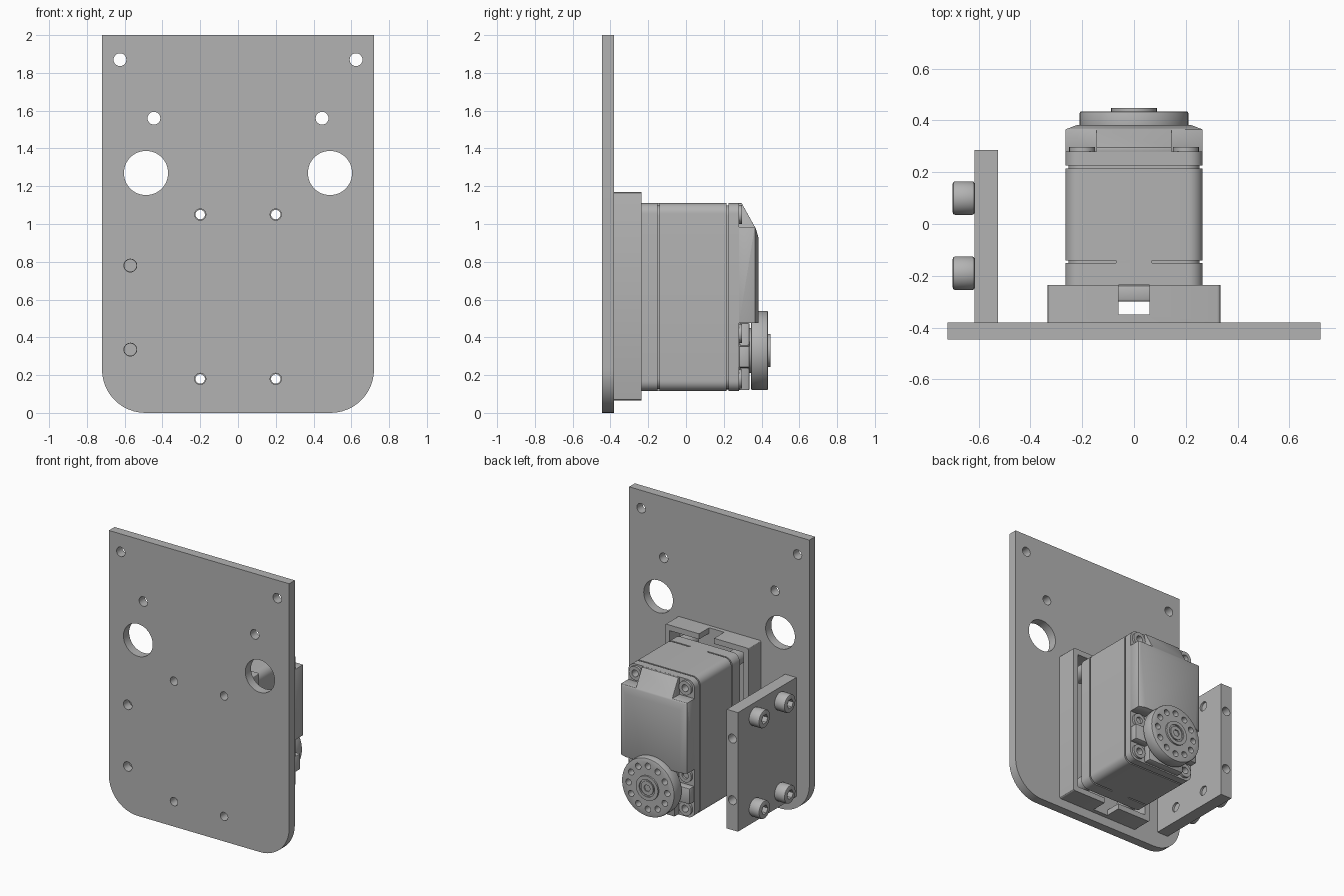
import bpy, bmesh, math
from math import cos, sin, pi
from mathutils import Vector

cube = bpy.data.objects.get("Cube")
if cube:
    bpy.data.objects.remove(cube)

grey = bpy.data.materials.new("metal_grey")
grey.use_nodes = True
grey.diffuse_color = (0.45, 0.45, 0.45, 1)
grey.node_tree.nodes["Principled BSDF"].inputs["Base Color"].default_value = (0.45, 0.45, 0.45, 1)


def prism(name, pts, lo, hi, axis="y"):
    """Extrude a 2D outline: (x, z) along y, or (y, z) along x."""
    bm = bmesh.new()
    place = (lambda p, d: (p[0], d, p[1])) if axis == "y" else (lambda p, d: (d, p[0], p[1]))
    face = bm.faces.new([bm.verts.new(place(p, lo)) for p in pts])
    out = bmesh.ops.extrude_face_region(bm, geom=[face])
    verts = [v for v in out["geom"] if isinstance(v, bmesh.types.BMVert)]
    step = Vector(place((0, 0), hi - lo))
    bmesh.ops.translate(bm, verts=verts, vec=step)
    bmesh.ops.recalc_face_normals(bm, faces=bm.faces)
    mesh = bpy.data.meshes.new(name)
    bm.to_mesh(mesh)
    bm.free()
    mesh.materials.append(grey)
    ob = bpy.data.objects.new(name, mesh)
    bpy.context.collection.objects.link(ob)
    return ob


def circle(u, v, r, n=32):
    return [(u + r * cos(2 * pi * i / n), v + r * sin(2 * pi * i / n)) for i in range(n)]


def rect(u0, u1, v0, v1, low=0, high=0, n=8):
    """Rectangle with rounded lower and upper corners."""
    pts = []
    corners = [(u0, v0, 1, 1, low, 2), (u1, v0, -1, 1, low, 3),
               (u1, v1, -1, -1, high, 0), (u0, v1, 1, -1, high, 1)]
    for u, v, su, sv, r, quarter in corners:
        if r == 0:
            pts.append((u, v))
            continue
        for i in range(n + 1):
            a = (quarter + i / n) * pi / 2
            pts.append((u + su * r + r * cos(a), v + sv * r + r * sin(a)))
    return pts


def modify(ob, kind, **settings):
    mod = ob.modifiers.new(kind.lower(), kind)
    for key, value in settings.items():
        setattr(mod, key, value)
    bpy.context.view_layer.objects.active = ob
    bpy.ops.object.modifier_apply(modifier=mod.name)


def cut(ob, cutters):
    for c in cutters:
        modify(ob, "BOOLEAN", operation="DIFFERENCE", solver="EXACT", object=c)
        bpy.data.objects.remove(c)


def holes(spots, r, lo, hi, axis="y"):
    return [prism("cutter", circle(u, v, r, 24), lo, hi, axis) for u, v in spots]


def bevel(ob, width, segments=2):
    modify(ob, "BEVEL", width=width, segments=segments, limit_method="ANGLE", angle_limit=0.9)


both = (-1, 1)
corner_spots = [(s * 0.2, z) for s in both for z in (0.18, 1.05)]
edge_spots = [(-0.57, 0.335), (-0.57, 0.78)]

# Main mounting plate
plate = prism("mounting_plate", rect(-0.72, 0.72, 0, 2, low=0.23, n=12), -0.445, -0.38)
cut(plate, holes([(s * 0.625, 1.87) for s in both] + [(s * 0.445, 1.56) for s in both]
                 + edge_spots, 0.034, -0.5, -0.3)
    + holes(corner_spots, 0.03, -0.5, -0.3)
    + [prism("cutter", circle(s * 0.487, 1.27, 0.117, 48), -0.5, -0.3) for s in both])

# Side plate with its screws
screw_spots = [(y, z) for y in (-0.19, 0.1) for z in (0.23, 0.885)]
side = prism("side_plate", rect(-0.38, 0.285, 0.12, 0.98), -0.615, -0.525, "x")
cut(side, holes(edge_spots, 0.032, 0.2, 0.3) + holes(edge_spots, 0.032, -0.4, -0.3)
    + holes(screw_spots, 0.034, -0.54, -0.5, "x"))
for y, z in screw_spots:
    screw = prism("cap_screw", circle(y, z, 0.065), -0.7, -0.615, "x")
    bevel(screw, 0.01)
    cut(screw, [prism("cutter", circle(y, z, 0.034, 6), -0.75, -0.65, "x")])

# Bracket tray that holds the motor
tray = prism("motor_bracket", rect(-0.333, 0.333, 0.065, 1.17, 0.012, 0.012, 3), -0.38, -0.235)
cut(tray, [prism("cutter", rect(-0.295, 0.295, 0.105, 1.13), -0.35, -0.2),
           prism("cutter", rect(-0.06, 0.06, 0, 1.3), -0.35, -0.2)]
    + holes(corner_spots, 0.025, -0.5, -0.3))
for u, v in corner_spots:
    post = prism("bracket_post", circle(u, v, 0.055), -0.352, -0.235)
    cut(post, holes([(u, v)], 0.025, -0.4, -0.2))

# Motor case: rear cap, main body and front cap, split by thin grooves
sections = [("motor_rear_cap", 0.0, -0.235, -0.15), ("motor_seam_rear", 0.012, -0.15, -0.14),
            ("motor_body", 0.0, -0.14, 0.215), ("motor_seam_front", 0.012, 0.215, 0.225),
            ("motor_front_base", 0.0, 0.225, 0.28)]
for name, inset, lo, hi in sections:
    part = prism(name, rect(-0.265 + inset, 0.265 - inset, 0.115 + inset, 1.11 - inset,
                            0.055, 0.055), lo, hi)
    cut(part, holes(corner_spots, 0.025, lo - 0.05, hi + 0.05))
# Bridge over the rear seam at the middle of the top and bottom
prism("seam_bridge", rect(-0.07, 0.07, 0.115, 1.11), -0.15, -0.14)
insert = prism("motor_rear_insert", rect(-0.12, 0.12, 0.25, 1.05), -0.3, -0.235)
bevel(insert, 0.012)

# Raised gearbox cover, sloped at the top and chamfered at the sides
cover = prism("gearbox_cover", [(0.28, 0.475), (0.383, 0.475), (0.383, 0.93), (0.37, 0.975),
                                (0.295, 1.11), (0.28, 1.11)], -0.265, 0.265, "x")


def plan_cutter(s):
    """Wedge that chamfers one vertical edge of the cover."""
    ob = prism("cutter", [(s * 0.265, 0.365), (s * 0.2, 0.39), (s * 0.2, 0.45), (s * 0.3, 0.45),
                          (s * 0.3, 0.352)], 0.3, 1.3)
    for v in ob.data.vertices:
        v.co = (v.co.x, v.co.z, v.co.y)
    ob.data.flip_normals()
    return ob


def pocket(s, z0, z1):
    x0, x1 = sorted((s * 0.145, s * 0.3))
    return prism("cutter", rect(x0, x1, z0, z1), 0.27, 0.5)


cut(cover, [plan_cutter(s) for s in both] + [pocket(s, 0.985, 1.2) for s in both])
bevel(cover, 0.012)

# Lower gearbox face with open screw corners
lower = prism("gearbox_lower", rect(-0.265, 0.265, 0.12, 0.475, low=0.05), 0.28, 0.337)
cut(lower, [pocket(s, z, z + 0.13) for s in both for z in (0.11, 0.355)])
bevel(lower, 0.008)

# Washer-like screw seats in the cover corners
for u, v in corner_spots + [(s * 0.2, 0.42) for s in both]:
    seat = prism("screw_seat", circle(u, v, 0.05), 0.27, 0.297)
    cut(seat, holes([(u, v)], 0.025, 0.2, 0.35))

# Output horn with its ring of holes and hub
horn = prism("output_horn", circle(0, 0.33, 0.21, 64), 0.345, 0.435)
bevel(horn, 0.008)
ring = [(0.155 * cos(i * pi / 6), 0.33 + 0.155 * sin(i * pi / 6)) for i in range(12)]
cut(horn, holes(ring, 0.022, 0.38, 0.5))
prism("horn_shaft", circle(0, 0.33, 0.12), 0.3, 0.36)
hub = prism("horn_hub", circle(0, 0.33, 0.088, 48), 0.42, 0.447)
cut(hub, holes([(0, 0.33)], 0.062, 0.437, 0.5))
bolt = prism("horn_bolt", circle(0, 0.33, 0.05), 0.43, 0.445)
cut(bolt, [prism("cutter", circle(0, 0.33, 0.026, 6), 0.434, 0.5)])

# Smooth round walls, keep edges sharp
bpy.ops.object.select_all(action="DESELECT")
for ob in bpy.context.collection.objects:
    if ob.type == "MESH":
        ob.select_set(True)
        bpy.context.view_layer.objects.active = ob
bpy.ops.object.shade_smooth_by_angle(angle=math.radians(30))
